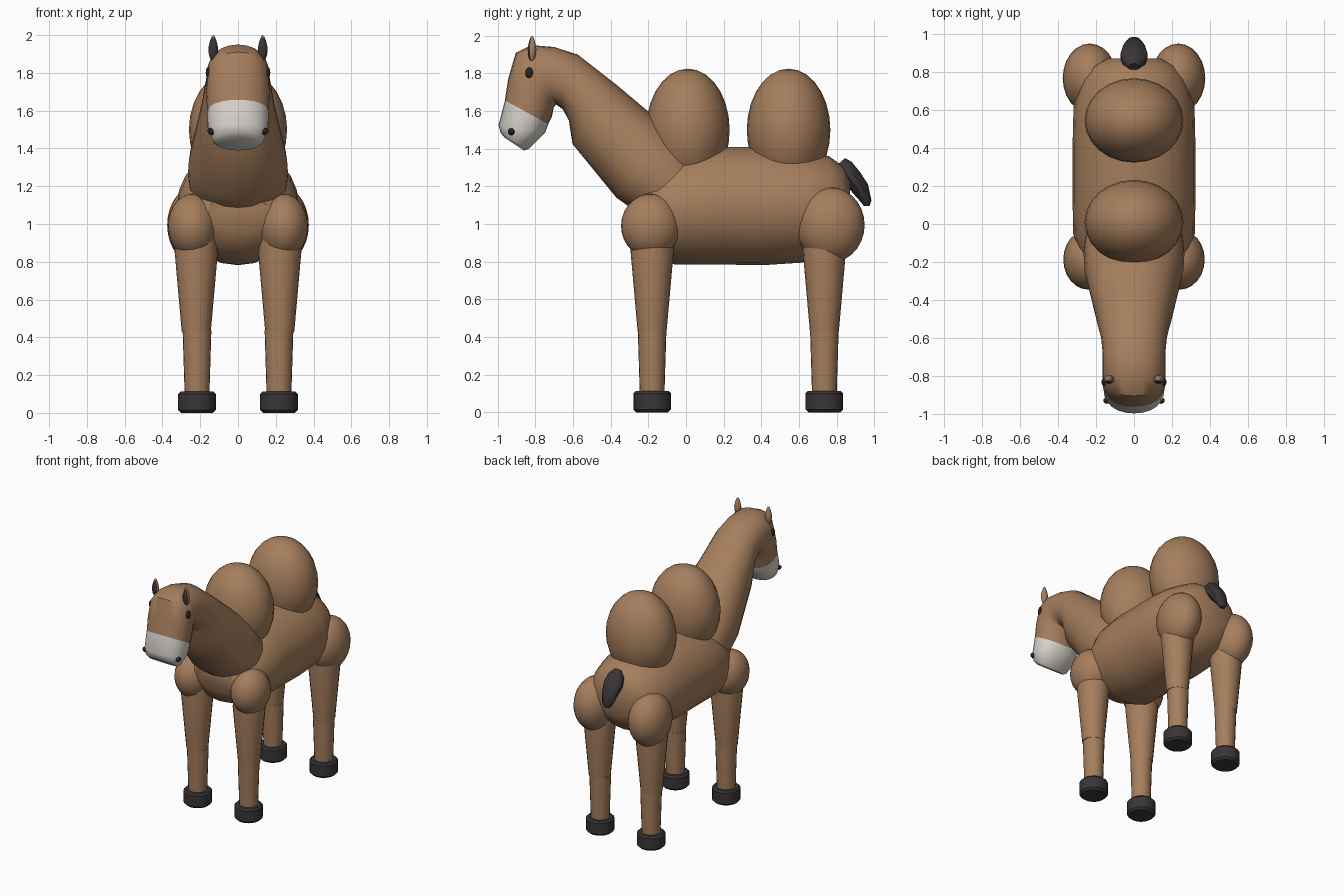
import bpy, bmesh, math
from mathutils import Vector, Matrix

if "Cube" in bpy.data.objects:
    bpy.data.objects.remove(bpy.data.objects["Cube"])


def material(name, rgb):
    m = bpy.data.materials.new(name)
    m.diffuse_color = (*rgb, 1)
    m.use_nodes = True
    m.node_tree.nodes["Principled BSDF"].inputs["Base Color"].default_value = m.diffuse_color
    return m


TAN = material("tan_fur", (0.38, 0.21, 0.11))
DARK = material("dark_brown", (0.042, 0.036, 0.037))
CREAM = material("pale_muzzle", (0.72, 0.68, 0.63))
BLACK = material("eye_black", (0.02, 0.017, 0.017))


def finish(name, bm, mats, angle=40):
    bmesh.ops.recalc_face_normals(bm, faces=bm.faces)
    me = bpy.data.meshes.new(name)
    bm.to_mesh(me)
    bm.free()
    for m in mats:
        me.materials.append(m)
    ob = bpy.data.objects.new(name, me)
    bpy.context.collection.objects.link(ob)
    bpy.ops.object.select_all(action='DESELECT')
    bpy.context.view_layer.objects.active = ob
    ob.select_set(True)
    bpy.ops.object.shade_smooth_by_angle(angle=math.radians(angle))
    return ob


def loft(name, rings, mats, n=20, power=1.0, split=None, angle=40):
    """Rings are (outer y, outer z, inner y, inner z, half width)."""
    bm = bmesh.new()
    loops = []
    for yo, zo, yi, zi, w in rings:
        mid = Vector((0, (yo + yi) / 2, (zo + zi) / 2))
        half = Vector((0, (yo - yi) / 2, (zo - zi) / 2))
        loop = []
        for i in range(n):
            a = 2 * math.pi * i / n
            c, s = math.cos(a), math.sin(a)
            c = math.copysign(abs(c) ** power, c)
            s = math.copysign(abs(s) ** power, s)
            loop.append(bm.verts.new(mid + half * c + Vector((w * s, 0, 0))))
        loops.append(loop)
    for k, (a, b) in enumerate(zip(loops, loops[1:])):
        for i in range(n):
            f = bm.faces.new((a[i], a[(i + 1) % n], b[(i + 1) % n], b[i]))
            f.material_index = int(split is not None and k >= split)
    bm.faces.new(loops[0])
    cap = bm.faces.new(loops[-1])
    cap.material_index = int(split is not None)
    return finish(name, bm, mats, angle)


def ellipsoid(name, loc, radii, mat, rot=(0, 0, 0), seg=24, rows=14):
    bm = bmesh.new()
    bmesh.ops.create_uvsphere(bm, u_segments=seg, v_segments=rows, radius=1)
    m = Matrix.Translation(loc)
    for axis, ang in zip("XYZ", rot):
        m = m @ Matrix.Rotation(ang, 4, axis)
    bm.transform(m @ Matrix.Diagonal((*radii, 1)))
    return finish(name, bm, [mat], 60)


def turned(name, x, y, profile, mat, n=20):
    """Upright round part from (radius, z) pairs."""
    rings = [(r, z, -r, z, r) for r, z in profile]
    ob = loft(name, rings, [mat], n, angle=30)
    ob.data.transform(Matrix.Translation((x, y, 0)))


# Barrel body
body = [(-0.30, 1.15, -0.28, 0.96, 0.17), (-0.22, 1.27, -0.22, 0.86, 0.26),
        (-0.04, 1.38, -0.06, 0.785, 0.32), (0.12, 1.41, 0.12, 0.785, 0.323),
        (0.42, 1.41, 0.42, 0.782, 0.323), (0.62, 1.395, 0.62, 0.795, 0.318),
        (0.76, 1.36, 0.76, 0.85, 0.275), (0.83, 1.31, 0.83, 0.92, 0.22),
        (0.87, 1.24, 0.87, 1.0, 0.14)]
loft("body", body, [TAN], 24)

# Neck, head and pale muzzle in one sweep
neck = [(0.05, 1.36, -0.26, 1.07, 0.26), (-0.02, 1.44, -0.30, 1.09, 0.265),
        (-0.12, 1.53, -0.37, 1.14, 0.26), (-0.37, 1.74, -0.603, 1.425, 0.2),
        (-0.575, 1.90, -0.622, 1.55, 0.173), (-0.70, 1.94, -0.655, 1.61, 0.165),
        (-0.82, 1.95, -0.69, 1.635, 0.165), (-0.904, 1.91, -0.702, 1.62, 0.166),
        (-0.945, 1.77, -0.712, 1.57, 0.167), (-0.962, 1.657, -0.732, 1.53, 0.163),
        (-0.996, 1.525, -0.748, 1.485, 0.16), (-0.985, 1.485, -0.835, 1.40, 0.135),
        (-0.965, 1.46, -0.86, 1.39, 0.11)]
loft("neck_and_head", neck, [TAN, CREAM], 24, 0.92, split=9)

# Two humps
for label, y in (("front", 0.01), ("rear", 0.545)):
    ellipsoid(label + "_hump", (0, y, 1.5), (0.26, 0.222, 0.325), TAN)

# Tail tuft
tail = [(0.845, 1.35, 0.805, 1.315, 0.025), (0.88, 1.33, 0.81, 1.265, 0.06),
        (0.925, 1.275, 0.845, 1.215, 0.075), (0.967, 1.21, 0.89, 1.16, 0.06),
        (0.985, 1.125, 0.93, 1.115, 0.04), (0.975, 1.095, 0.945, 1.095, 0.02)]
loft("tail", tail, [DARK], 10)

for side, sx in (("right", 1), ("left", -1)):
    # Legs, hooves, shoulders and hips
    for end, y in (("front", -0.18), ("rear", 0.735)):
        tag = f"{end}_{side}_"
        x = sx * 0.217
        turned(tag + "hoof", x, y, [(0.085, 0), (0.1, 0.015), (0.1, 0.1), (0.088, 0.112)], DARK)
        turned(tag + "lower_leg", x, y, [(0.065, 0.08), (0.076, 0.435)], TAN)
        turned(tag + "upper_leg", x + sx * 0.004, y,
               [(0.077, 0.43), (0.115, 0.86), (0.11, 0.95)], TAN)
    ellipsoid(side + "_shoulder", (sx * 0.24, -0.187, 0.99), (0.132, 0.158, 0.17), TAN)
    ellipsoid(side + "_hip", (sx * 0.233, 0.767, 0.995), (0.142, 0.182, 0.2), TAN)

    # Ears, dark on the front face below the tip
    bm = bmesh.new()
    bmesh.ops.create_uvsphere(bm, u_segments=12, v_segments=10, radius=1)
    for v in bm.verts:
        taper = 1 - 0.35 * max(v.co.z, 0)
        v.co = Vector((sx * 0.131 + 0.026 * v.co.x * taper,
                       -0.818 + 0.023 * v.co.y * taper, 1.93 + 0.07 * v.co.z))
    bm.normal_update()
    for f in bm.faces:
        f.material_index = int(f.normal.y < -0.4 and f.calc_center_median().z < 1.985)
    finish(side + "_ear", bm, [TAN, DARK], 60)

    # Eyes and nostrils
    ellipsoid(side + "_eye", (sx * 0.157, -0.832, 1.802), (0.014, 0.021, 0.03), BLACK, seg=12, rows=8)
    ellipsoid(side + "_nostril", (sx * 0.141, -0.928, 1.49), (0.022, 0.018, 0.017), BLACK,
              (0, sx * math.radians(-35), 0), 12, 8)
